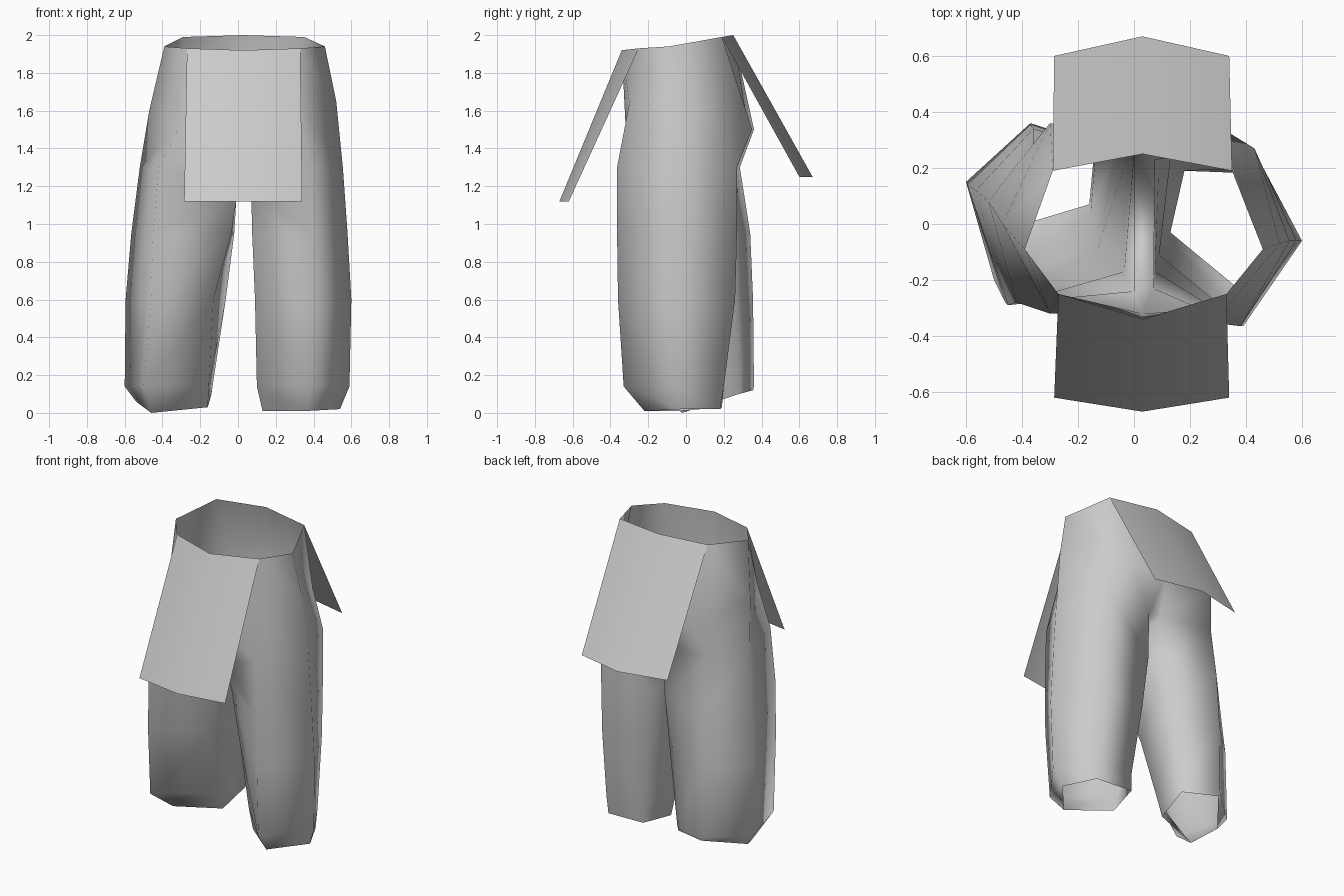
import bpy, bmesh
from math import radians

cube = bpy.data.objects.get("Cube")
if cube:
    bpy.data.objects.remove(cube)

cloth = bpy.data.materials.new("grey cloth")
cloth.use_nodes = True
GREY = (0.6, 0.6, 0.6, 1)
cloth.diffuse_color = GREY
cloth.node_tree.nodes["Principled BSDF"].inputs["Base Color"].default_value = GREY


def make_object(name, bm, smooth_angle):
    mesh = bpy.data.meshes.new(name)
    bm.to_mesh(mesh)
    bm.free()
    mesh.materials.append(cloth)
    obj = bpy.data.objects.new(name, mesh)
    bpy.context.collection.objects.link(obj)
    bpy.ops.object.select_all(action="DESELECT")
    obj.select_set(True)
    bpy.context.view_layer.objects.active = obj
    bpy.ops.object.shade_smooth_by_angle(angle=radians(smooth_angle))


def add_ring(bm, points):
    return [bm.verts.new(p) for p in points]


def bridge(bm, upper, lower):
    for i in range(len(upper)):
        j = (i + 1) % len(upper)
        bm.faces.new([upper[i], upper[j], lower[j], lower[i]])


# Rings run front centre, left front, left, left back, back centre, then right
WAIST = [(0.03, -0.34, 1.92), (0.33, -0.25, 1.93), (0.46, -0.09, 1.94), (0.35, 0.19, 1.99),
         (0.03, 0.25, 2.0), (-0.29, 0.19, 1.99), (-0.39, -0.09, 1.94), (-0.27, -0.25, 1.93)]
HIPS = [(0.03, -0.32, 1.52), (0.33, -0.3, 1.64), (0.52, -0.07, 1.65), (0.3, 0.35, 1.5),
        (0.03, 0.33, 1.5), (-0.3, 0.36, 1.5), (-0.47, 0.0, 1.6), (-0.3, -0.32, 1.53)]

# Each leg has five seams: inner front, front, outer, back, inner back
LEG_HEIGHTS = (0.95, 0.6, 0.14)
LEFT_LEG = {
    "hips": (0, 1, 2, 3, 4),
    "crotch": [(0.07, -0.23, 1.18), (0.075, 0.23, 1.28)],
    "thigh": [(0.38, -0.365), (0.555, -0.06), (0.43, 0.27)],
    "rings": [[(0.075, -0.17), (0.39, -0.365), (0.58, -0.06), (0.43, 0.27), (0.09, 0.24)],
              [(0.09, -0.11), (0.39, -0.36), (0.6, -0.06), (0.43, 0.26), (0.13, 0.23)],
              [(0.1, -0.03), (0.38, -0.33), (0.59, -0.05), (0.44, 0.2), (0.18, 0.19)]],
    "hem": [(0.13, -0.03, 0.01), (0.36, -0.22, 0.01), (0.54, -0.02, 0.02),
            (0.44, 0.18, 0.02), (0.18, 0.19, 0.03)],
}
RIGHT_LEG = {
    "hips": (0, 7, 6, 5, 4),
    "crotch": [(0.0, -0.24, 1.18), (0.0, 0.25, 1.28)],
    "thigh": [(-0.42, -0.28), (-0.52, 0.08), (-0.36, 0.285)],
    "rings": [[(-0.035, -0.17), (-0.45, -0.29), (-0.565, 0.12), (-0.36, 0.34), (-0.02, 0.25)],
              [(-0.13, -0.09), (-0.46, -0.28), (-0.595, 0.14), (-0.37, 0.355), (-0.065, 0.26)],
              [(-0.155, 0.04), (-0.5, -0.2), (-0.6, 0.15), (-0.37, 0.36), (-0.135, 0.285)]],
    "hem": [(-0.16, 0.07, 0.03), (-0.46, -0.02, 0), (-0.54, 0.13, 0.06),
            (-0.36, 0.355, 0.12), (-0.14, 0.28, 0.1)],
}

bm = bmesh.new()
hips = add_ring(bm, HIPS)
bridge(bm, add_ring(bm, WAIST), hips)

crotch = []
for leg in (LEFT_LEG, RIGHT_LEG):
    crotch_front, crotch_back = add_ring(bm, leg["crotch"])
    crotch.append((crotch_front, crotch_back))
    thigh = add_ring(bm, [(x, y, 1.3) for x, y in leg["thigh"]])
    loop = [crotch_front, *thigh, crotch_back]
    top = [hips[i] for i in leg["hips"]]
    for k in range(4):
        bm.faces.new([top[k], top[k + 1], loop[k + 1], loop[k]])
    for z, ring in zip(LEG_HEIGHTS, leg["rings"]):
        lower = add_ring(bm, [(x, y, z) for x, y in ring])
        bridge(bm, loop, lower)
        loop = lower
    bridge(bm, loop, add_ring(bm, leg["hem"]))

# Narrow crotch strip between the legs, with a gusset at each end
(left_front, left_back), (right_front, right_back) = crotch
bm.faces.new([left_front, left_back, right_back, right_front])
bm.faces.new([hips[0], left_front, right_front])
bm.faces.new([hips[4], right_back, left_back])
bmesh.ops.recalc_face_normals(bm, faces=bm.faces)
make_object("trousers", bm, 180)

# Hanging cloth panels at front and back
for name, tops, y, bulge, z in (
        ("front_panel", (7, 0, 1), -0.62, -0.05, 1.12),
        ("back_panel", (3, 4, 5), 0.6, 0.07, 1.25)):
    bm = bmesh.new()
    xs = [-0.285, 0.03, 0.34]
    if y > 0:
        xs.reverse()
    upper = add_ring(bm, [WAIST[i] for i in tops])
    lower = add_ring(bm, [(x, y + bulge * (i == 1), z) for i, x in enumerate(xs)])
    for i in range(2):
        bm.faces.new([upper[i], lower[i], lower[i + 1], upper[i + 1]])
    make_object(name, bm, 60)
